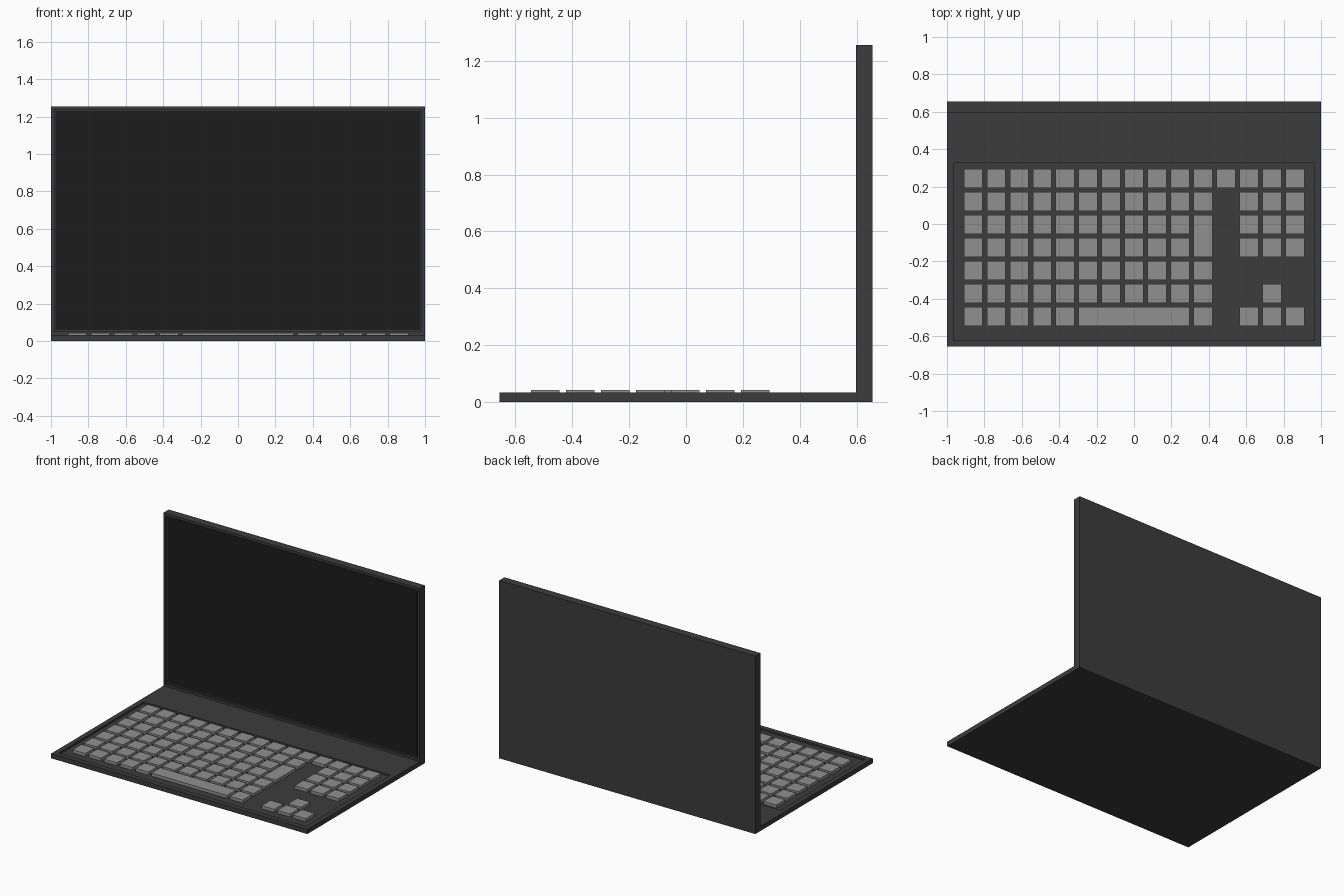
import bpy, bmesh
from mathutils import Matrix, Vector

if "Cube" in bpy.data.objects:
    bpy.data.objects.remove(bpy.data.objects["Cube"])


def material(name, v):
    m = bpy.data.materials.new(name)
    m.diffuse_color = (v, v, v, 1)
    m.use_nodes = True
    m.node_tree.nodes["Principled BSDF"].inputs["Base Color"].default_value = m.diffuse_color
    return m


BODY, SCREEN, KEY = material("body", 0.045), material("screen", 0.012), material("key", 0.28)


def finish(bm, name, mat):
    me = bpy.data.meshes.new(name)
    bmesh.ops.recalc_face_normals(bm, faces=bm.faces)
    bm.to_mesh(me)
    bm.free()
    me.materials.append(mat)
    ob = bpy.data.objects.new(name, me)
    bpy.context.collection.objects.link(ob)
    return ob


def box(name, x0, x1, y0, y1, z0, z1, mat):
    bm = bmesh.new()
    size = Vector((x1 - x0, y1 - y0, z1 - z0))
    mid = Vector((x0 + x1, y0 + y1, z0 + z1)) / 2
    bmesh.ops.create_cube(bm, size=1, matrix=Matrix.Translation(mid) @ Matrix.Diagonal(size).to_4x4())
    return finish(bm, name, mat)


D, BASE_H, LID_Y, TOP = 0.655, 0.033, 0.597, 1.255
DECK_Z, PANEL_Y = 0.021, 0.607

# Case: L-shaped side profile extruded across the width
bm = bmesh.new()
profile = [(-D, 0), (D, 0), (D, TOP), (LID_Y, TOP), (LID_Y, BASE_H), (-D, BASE_H)]
side = bm.faces.new([bm.verts.new((-1, y, z)) for y, z in profile])
ext = bmesh.ops.extrude_face_region(bm, geom=[side])
bmesh.ops.translate(bm, vec=(2, 0, 0), verts=[g for g in ext["geom"] if isinstance(g, bmesh.types.BMVert)])
bmesh.ops.recalc_face_normals(bm, faces=bm.faces)


def recess(face, rim, depth):
    bmesh.ops.inset_region(bm, faces=[face], thickness=rim)
    rim_verts = list(face.verts)
    # keyboard well stops short of the hinge
    if face.normal.z > 0.5:
        for v in rim_verts:
            if v.co.y > 0:
                v.co.y = 0.325
    push = -face.normal * depth
    floor = bmesh.ops.extrude_discrete_faces(bm, faces=[face])["faces"][0]
    bmesh.ops.translate(bm, vec=push, verts=floor.verts)


def find(axis, sign, test):
    return next(f for f in bm.faces if f.normal[axis] * sign > 0.9 and test(f.calc_center_median()))


recess(find(2, 1, lambda c: c.z < 0.1), 0.05, BASE_H - DECK_Z)
recess(find(1, -1, lambda c: c.y > 0), 0.025, PANEL_Y - LID_Y)
finish(bm, "laptop_case", BODY)

# Display panel on the lid recess floor
box("display_panel", -0.975, 0.975, PANEL_Y - 0.002, PANEL_Y + 0.004, BASE_H + 0.025, TOP - 0.025, SCREEN)

# Keys on a regular grid
PITCH, HALF, X0, Y0 = 0.1229, 0.05, -0.86, 0.243


def key(name, c0, r0, c1=None, r1=None):
    c1 = c0 if c1 is None else c1
    r1 = r0 if r1 is None else r1
    box(name, X0 + c0 * PITCH - HALF, X0 + c1 * PITCH + HALF,
        Y0 - r1 * PITCH - HALF, Y0 - r0 * PITCH + HALF, DECK_Z - 0.002, 0.042, KEY)


rows = ["###############",
        "########### ###",
        "##########  ###",
        "##########  ###",
        "###########    ",
        "###########  # ",
        "#####     # ###"]
for r, row in enumerate(rows):
    for c, ch in enumerate(row):
        if ch == "#":
            key(f"key_{r}_{c}", c, r)
key("enter_key", 10, 2, 10, 3)
key("space_bar", 5, 6, 9, 6)
